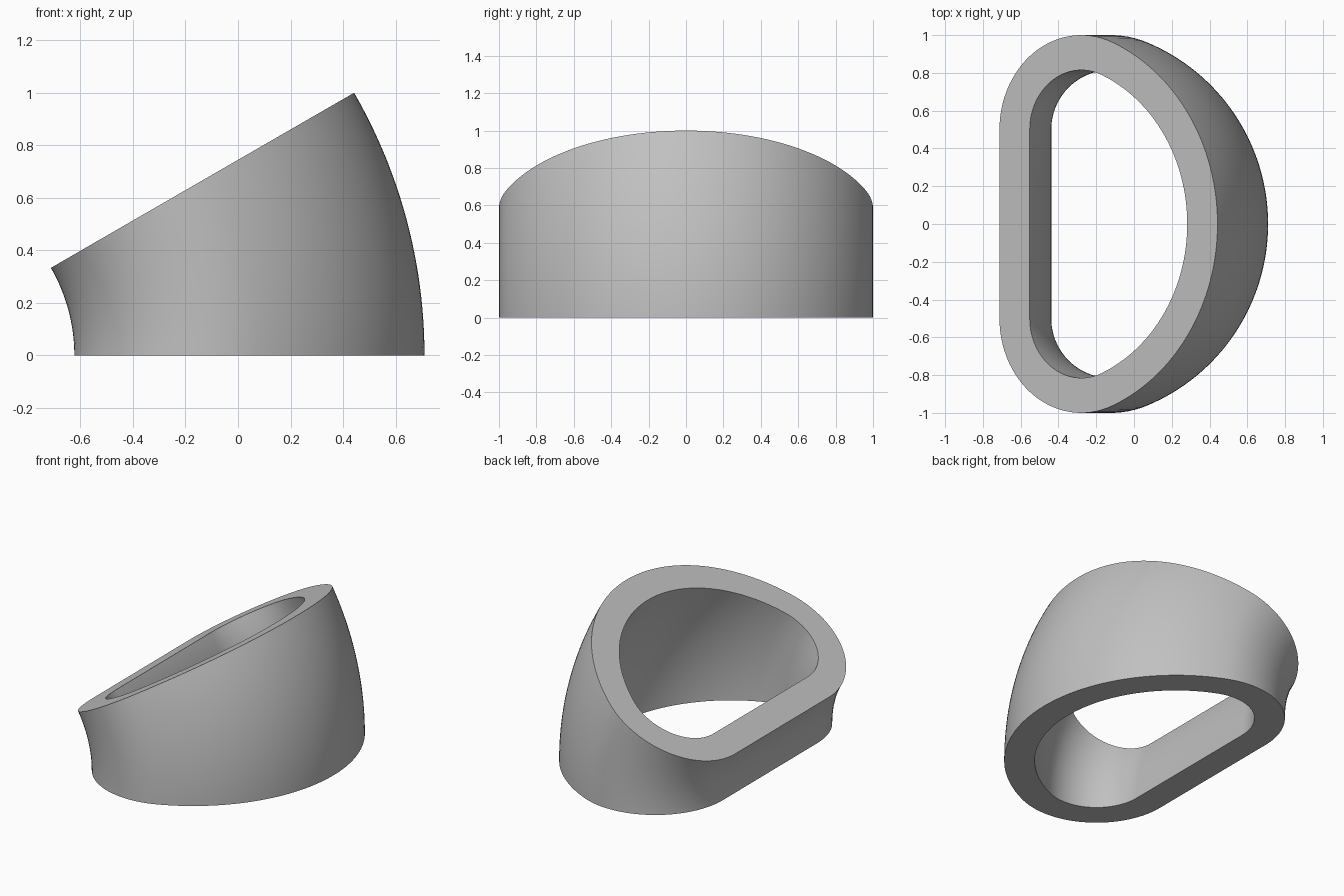
import bpy, bmesh
from math import sin, cos, pi, atan2, radians

if "Cube" in bpy.data.objects:
    bpy.data.objects.remove(bpy.data.objects["Cube"], do_unlink=True)

AXIS_X = -1.29            # bend axis, parallel to y at ground level
SWEEP = radians(30)
STEPS = 24
WALL = 0.185
R_IN, R_OUT = 0.667, 2.0  # flat side and crown, measured from the axis
CORNER, HALF = 0.5, 1.0   # corner radius and half width

# The crown arc touches both corner arcs tangentially
cx, cy = R_IN + CORNER, HALF - CORNER
d = R_OUT - cx
BIG = (d * d + cy * cy - CORNER ** 2) / (2 * (d - CORNER))
bx = R_OUT - BIG
JOIN = atan2(cy, cx - bx)


def arc(x, y, radius, start, end, n):
    angles = [start + (end - start) * i / n for i in range(n + 1)]
    return [(x + radius * cos(a), y + radius * sin(a)) for a in angles]


def d_profile(inset):
    """Rounded D outline, moved inward by inset."""
    crown = arc(bx, 0, BIG - inset, -JOIN, JOIN, 64)
    upper = arc(cx, cy, CORNER - inset, JOIN, pi, 28)
    lower = arc(cx, -cy, CORNER - inset, pi, 2 * pi - JOIN, 28)
    return crown + upper[1:] + lower[:-1]


# Bent D-shaped tube
bm = bmesh.new()


def ring(profile, a):
    return [bm.verts.new((AXIS_X + r * cos(a), y, r * sin(a))) for r, y in profile]


def bridge(a, b):
    n = len(a)
    for i in range(n):
        j = (i + 1) % n
        bm.faces.new((a[i], a[j], b[j], b[i]))


walls = []
for inset in (0, WALL):
    profile = d_profile(inset)
    rings = [ring(profile, SWEEP * k / STEPS) for k in range(STEPS + 1)]
    for low, high in zip(rings, rings[1:]):
        bridge(low, high)
    walls.append(rings)

# Flat end faces between the outer and inner walls
for end in (0, -1):
    bridge(walls[0][end], walls[1][end])
bmesh.ops.recalc_face_normals(bm, faces=bm.faces[:])

mesh = bpy.data.meshes.new("bent_tube_section")
bm.to_mesh(mesh)
bm.free()
tube = bpy.data.objects.new("bent_tube_section", mesh)
bpy.context.collection.objects.link(tube)

# Plain grey
colour = (0.53, 0.53, 0.53, 1)
mat = bpy.data.materials.new("plain grey")
mat.use_nodes = True
mat.diffuse_color = colour
mat.node_tree.nodes["Principled BSDF"].inputs["Base Color"].default_value = colour
mesh.materials.append(mat)

bpy.ops.object.select_all(action='DESELECT')
tube.select_set(True)
bpy.context.view_layer.objects.active = tube
bpy.ops.object.shade_smooth_by_angle(angle=radians(30))
